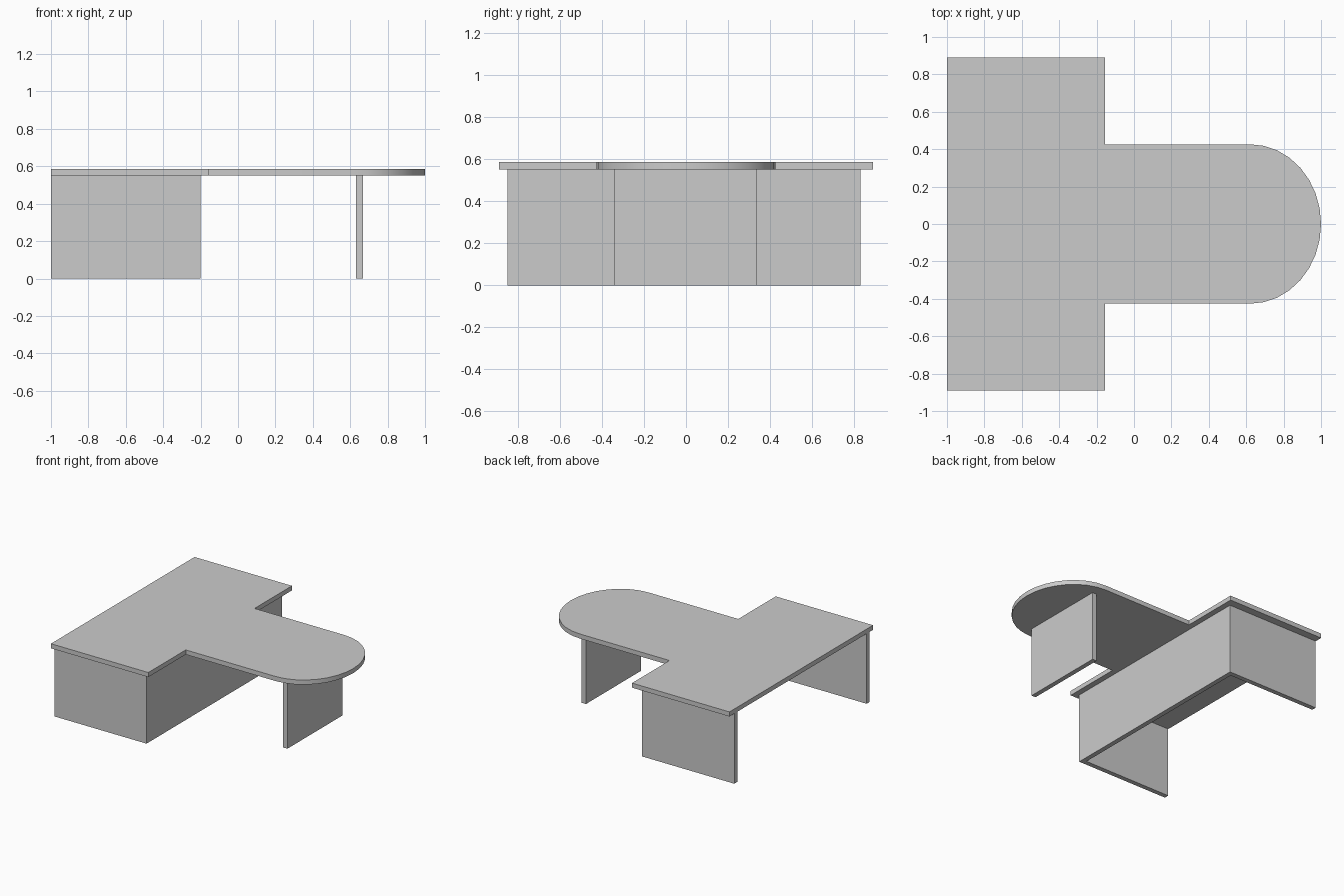
import bpy, bmesh, math

if "Cube" in bpy.data.objects:
    bpy.data.objects.remove(bpy.data.objects["Cube"])

T = 0.037          # board thickness
H = 0.55           # underside of the desktop


def extrude_outline(name, outline, z0, z1):
    """Closed prism from a flat outline."""
    bm = bmesh.new()
    face = bm.faces.new([bm.verts.new((x, y, z0)) for x, y in outline])
    top = bmesh.ops.extrude_face_region(bm, geom=[face])
    verts = [v for v in top["geom"] if isinstance(v, bmesh.types.BMVert)]
    bmesh.ops.translate(bm, vec=(0, 0, z1 - z0), verts=verts)
    bmesh.ops.recalc_face_normals(bm, faces=bm.faces)
    mesh = bpy.data.meshes.new(name)
    bm.to_mesh(mesh)
    bm.free()
    obj = bpy.data.objects.new(name, mesh)
    bpy.context.collection.objects.link(obj)
    return obj


def board(name, x0, x1, y0, y1):
    return extrude_outline(name, [(x0, y0), (x1, y0), (x1, y1), (x0, y1)], 0, H)


# T-shaped desktop with a rounded end
W, B, CX, N = 0.89, 0.426, 0.62, 16
arc = [(CX + (1 - CX) * math.cos(a), B * math.sin(a))
       for a in (-math.pi / 2 + math.pi * i / N for i in range(N + 1))]
outline = [(-1, -W), (-0.155, -W), (-0.155, -B)] + arc + [(-0.155, B), (-0.155, W), (-1, W)]
desktop = extrude_outline("desktop", outline, H, H + T - 0.001)
bpy.context.view_layer.objects.active = desktop
desktop.select_set(True)
bpy.ops.object.shade_smooth_by_angle(angle=math.radians(30))

# U-shaped base: two side panels joined by a modesty panel
Y0, Y1 = -0.848, 0.83
board("left_side_panel", -1, -0.2, Y0, Y0 + T)
board("right_side_panel", -1, -0.2, Y1 - T, Y1)
board("modesty_panel", -0.2 - T, -0.2, Y0 + T, Y1 - T)

# Leg panel below the rounded end
board("end_leg_panel", 0.632, 0.632 + T, -0.343, 0.337)
